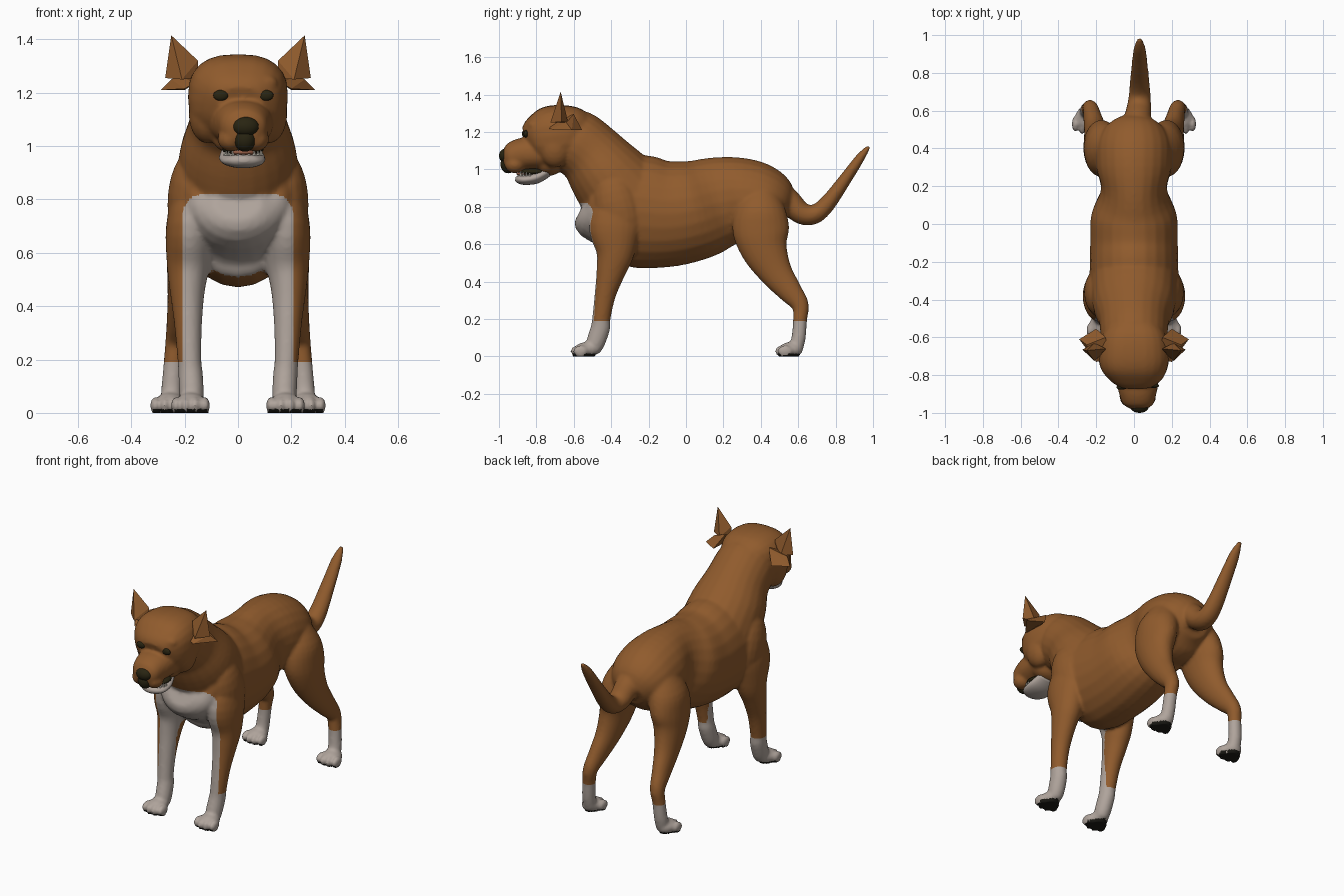
import bpy, bmesh, math
from mathutils import Vector, Matrix
from mathutils.bvhtree import BVHTree

cube = bpy.data.objects.get("Cube")
if cube:
    bpy.data.objects.remove(cube, do_unlink=True)


def material(name, r, g, b):
    m = bpy.data.materials.new(name)
    m.use_nodes = True
    m.diffuse_color = (r, g, b, 1)
    bsdf = m.node_tree.nodes["Principled BSDF"]
    bsdf.inputs["Base Color"].default_value = (r, g, b, 1)
    bsdf.inputs["Roughness"].default_value = 0.8
    return m


BROWN = material("brown coat", 0.28, 0.105, 0.026)
WHITE = material("white coat", 0.43, 0.37, 0.33)
DARK = material("dark nose", 0.022, 0.018, 0.006)
PAD = material("black pads", 0.012, 0.011, 0.008)
TONGUE = material("tongue red", 0.3, 0.11, 0.06)
TOOTH = material("tooth ivory", 0.6, 0.56, 0.48)


def finish(name, bm, mats, smooth=True):
    bmesh.ops.recalc_face_normals(bm, faces=bm.faces)
    me = bpy.data.meshes.new(name)
    bm.to_mesh(me)
    bm.free()
    for m in mats:
        me.materials.append(m)
    if smooth:
        me.shade_smooth()
    ob = bpy.data.objects.new(name, me)
    bpy.context.collection.objects.link(ob)
    return ob


def curve_through(rows, steps=4):
    """Smooth interpolation of (x, y, z, half width, half depth) rows."""
    p = [Vector(r) for r in rows]
    p = [p[0]] + p + [p[-1]]
    out = []
    for a, b, c, d in zip(p, p[1:], p[2:], p[3:]):
        for i in range(steps):
            t = i / steps
            out.append((2 * b + (c - a) * t + (2 * a - 5 * b + 4 * c - d) * t**2
                        + (3 * b - a - 3 * c + d) * t**3) * 0.5)
    return out + [p[-1]]


def loft(bm, rows, square=1.0, sides=24):
    pts = curve_through(rows)
    rings = []
    for i, p in enumerate(pts):
        a, b = pts[max(i - 1, 0)], pts[min(i + 1, len(pts) - 1)]
        n = Vector((0, a[2] - b[2], b[1] - a[1])).normalized()
        ring = []
        for k in range(sides):
            u = math.tau * k / sides
            c, s = [math.copysign(abs(v)**square, v) for v in (math.cos(u), math.sin(u))]
            ring.append(bm.verts.new(Vector(p[:3]) + Vector((p[3] * c, 0, 0)) + n * p[4] * s))
        rings.append(ring)
    for r, q in zip(rings, rings[1:]):
        for k in range(sides):
            j = (k + 1) % sides
            bm.faces.new((r[k], r[j], q[j], q[k]))
    bm.faces.new(rings[0][::-1])
    bm.faces.new(rings[-1])


def ball(bm, centre, radii, turn=0):
    mat = Matrix.Translation(centre) @ Matrix.Rotation(turn, 4, 'X') @ Matrix.Diagonal((*radii, 1))
    bmesh.ops.create_uvsphere(bm, u_segments=20, v_segments=12, radius=1, matrix=mat)


def ball_object(name, mat, centre, radii):
    bm = bmesh.new()
    ball(bm, centre, radii)
    return finish(name, bm, [mat])


body = bmesh.new()

# Torso, chest to rump
loft(body, [(0, -.56, .79, .09, .07), (0, -.515, .775, .18, .16), (0, -.4, .79, .235, .26),
            (0, -.25, .775, .235, .302), (0, -.1, .762, .232, .285), (0, .05, .783, .226, .268),
            (0, .18, .823, .175, .246), (0, .3, .84, .2, .222), (0, .42, .82, .2, .2),
            (0, .5, .8, .16, .155), (0, .55, .78, .09, .08)])

# Neck
loft(body, [(0, -.28, .8, .23, .25), (0, -.42, .97, .22, .21), (0, -.51, 1.08, .185, .18),
            (.0, -.6, 1.15, .175, .175), (.0, -.68, 1.18, .14, .14)])

# Skull
loft(body, [(0, -.5, 1.18, .09, .08), (0, -.58, 1.19, .165, .14), (0, -.68, 1.185, .187, .16),
            (0, -.76, 1.175, .178, .152), (.008, -.82, 1.165, .14, .112),
            (.01, -.855, 1.155, .085, .07)], square=.78)

# Muzzle and the root of the jaw
loft(body, [(.012, -.73, 1.085, .125, .085), (.018, -.84, 1.085, .112, .088),
            (.02, -.9, 1.077, .098, .083), (.022, -.95, 1.062, .082, .066),
            (.024, -.978, 1.058, .046, .04)], square=.9)
ball(body, (.01, -.735, 1.025), (.105, .075, .06))

# Tail, curving down and then up
loft(body, [(.0, .45, .92, .08, .06), (.015, .54, .84, .075, .066), (.025, .61, .77, .066, .06),
            (.03, .68, .758, .058, .053), (.03, .75, .81, .052, .045), (.03, .85, .945, .042, .034),
            (.03, .93, 1.06, .032, .025), (.03, .98, 1.125, .012, .01)])

# Belly bump under the loin
ball(body, (0, .135, .565), (.032, .06, .028), .35)

for s in (-1, 1):
    # Cheek, brow and upper lip
    ball(body, (s * .115, -.7, 1.12), (.07, .09, .11))
    ball(body, (s * .08 + .015, -.81, 1.235), (.055, .04, .035))
    ball(body, (s * .045 + .02, -.915, 1.025), (.052, .055, .046))
    # Shoulder blade
    ball(body, (s * .17, -.36, .78), (.095, .13, .21), .25)
    # Front leg
    loft(body, [(s * .16, -.35, .86, .08, .11), (s * .18, -.38, .7, .09, .14),
                (s * .185, -.378, .56, .082, .105), (s * .19, -.4, .46, .066, .08),
                (s * .187, -.432, .33, .052, .057), (s * .182, -.453, .2, .045, .049),
                (s * .178, -.458, .15, .046, .052), (s * .174, -.485, .07, .046, .05),
                (s * .174, -.5, .03, .04, .04)])
    # Hind leg with thigh, hock and pastern
    loft(body, [(s * .1, .41, .93, .06, .06), (s * .15, .4, .8, .1, .13),
                (s * .172, .4, .68, .095, .152), (s * .185, .42, .57, .082, .125),
                (s * .2, .48, .45, .064, .09), (s * .217, .555, .35, .05, .066),
                (s * .23, .61, .275, .042, .047), (s * .24, .61, .2, .038, .038),
                (s * .248, .602, .1, .039, .038), (s * .25, .585, .04, .04, .04)])
    # Paws with four toes
    for px, py in ((.178, -.533), (.256, .56)):
        ball(body, (s * px, py, .035), (.056, .065, .042))
        for k in range(4):
            off = (k - 1.5) * .033
            ball(body, (s * px + off * 1.1, py - .05 + abs(off) * .4, .028), (.019, .042, .032))

# Fuse all the volumes into one smooth skin
dog = finish("dog_body", body, [BROWN])
remesh = dog.modifiers.new("fuse", 'REMESH')
remesh.mode = 'VOXEL'
remesh.voxel_size = .0095
soft = dog.modifiers.new("soften", 'SMOOTH')
soft.factor = .5
soft.iterations = 6
skin = bpy.data.meshes.new_from_object(dog.evaluated_get(bpy.context.evaluated_depsgraph_get()))
dog.modifiers.clear()
dog.data = skin
skin.name = "dog_body"
skin.materials.clear()
for m in (BROWN, WHITE, PAD):
    skin.materials.append(m)

# Cut clean coat borders, flatten the soles, then colour by rule
SOCK, BIB, SIDE = .19, .82, .208
bm = bmesh.new()
bm.from_mesh(skin)
for co, no in (((0, 0, SOCK), (0, 0, 1)), ((0, 0, BIB), (0, 0, 1)),
               ((SIDE, 0, 0), (1, 0, 0)), ((-SIDE, 0, 0), (1, 0, 0))):
    bmesh.ops.bisect_plane(bm, geom=bm.verts[:] + bm.edges[:] + bm.faces[:],
                           dist=1e-5, plane_co=co, plane_no=no)
for v in bm.verts:
    if v.co.z < .008:
        v.co.z = 0
bm.normal_update()


def in_bib(c, n):
    x = abs(c.x)
    if c.z > BIB or x > SIDE or c.y > -.37:
        return False
    dx, dz = x - (SIDE - .08), c.z - (BIB - .08)
    if dx > 0 and dz > 0 and math.hypot(dx, dz) > .08:
        return False
    if x < .1 and c.z < .56:
        return n.y < -.55
    inner = n.x * c.x < 0 and c.y < -.42 and c.z < .5
    return n.y < -.15 or inner


for f in bm.faces:
    c, n = f.calc_center_median(), f.normal
    if c.z < .015 and n.z < -.4:
        f.material_index = 2
    elif c.z < SOCK or in_bib(c, n):
        f.material_index = 1
    else:
        f.material_index = 0
tree = BVHTree.FromBMesh(bm)
bm.to_mesh(skin)
bm.free()
skin.shade_smooth()

# Eyes and ears
for s, side in ((-1, "right"), (1, "left")):
    x = .02 + s * .085
    spot = tree.ray_cast(Vector((x, -2, 1.19)), Vector((0, 1, 0)))[0]
    ball_object(side + "_eye", DARK, spot, (.028, .012, .02))
    shapes = {
        "ear_point": [(.25, -.67, 1.415), (.15, -.66, 1.32), (.15, -.67, 1.255), (.21, -.725, 1.25),
                      (.273, -.665, 1.255), (.21, -.63, 1.25)],
        "ear_flap": [(.15, -.6, 1.295), (.14, -.72, 1.25), (.29, -.61, 1.21),
                     (.2, -.555, 1.21), (.2, -.73, 1.215), (.25, -.64, 1.25)],
    }
    for part, corners in shapes.items():
        bm = bmesh.new()
        for cx, cy, cz in corners:
            bm.verts.new((s * cx, cy, cz))
        bmesh.ops.convex_hull(bm, input=bm.verts)
        finish(side + "_" + part, bm, [BROWN], smooth=False)

# Nose and the dark groove beneath it
ball_object("nose", DARK, (.029, -.966, 1.073), (.05, .034, .037))
ball_object("nose_groove", DARK, (.026, -.95, 1.027), (.042, .042, .048))

# Open mouth: lower jaw, dark interior, tongue and teeth
bm = bmesh.new()
loft(bm, [(.012, -.74, .99, .07, .03), (.015, -.8, .957, .086, .033), (.02, -.86, .945, .078, .028),
          (.02, -.895, .947, .055, .022), (.02, -.912, .95, .018, .01)])
finish("lower_jaw", bm, [WHITE])
ball_object("mouth_interior", DARK, (.018, -.815, .987), (.078, .08, .022))
ball_object("tongue", TONGUE, (.02, -.862, .976), (.048, .045, .013))
bm = bmesh.new()
for k in range(11):
    u = math.pi * (k / 10)
    tall = .034 if k in (3, 7) else .02
    spot = (.02 + .068 * math.cos(u), -.835 - .06 * math.sin(u), .965 + tall / 2)
    bmesh.ops.create_cone(bm, cap_ends=True, segments=6, radius1=.007, radius2=.002,
                          depth=tall, matrix=Matrix.Translation(spot))
finish("lower_teeth", bm, [TOOTH], smooth=False)
